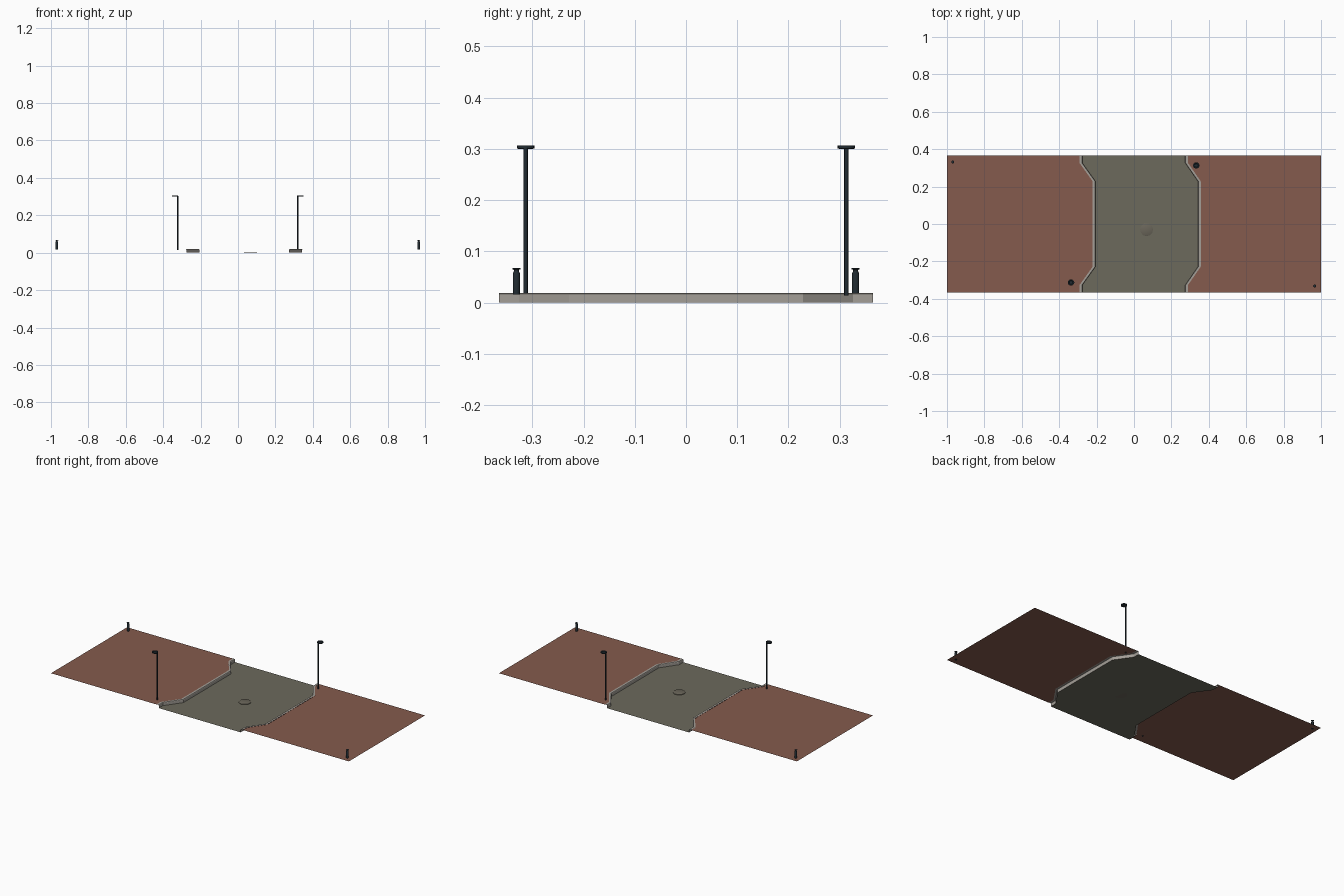
import bpy, bmesh, math

if "Cube" in bpy.data.objects:
    bpy.data.objects.remove(bpy.data.objects["Cube"])

def mat(name, c):
    m = bpy.data.materials.new(name)
    m.diffuse_color = (*c, 1)
    m.use_nodes = True
    m.node_tree.nodes["Principled BSDF"].inputs["Base Color"].default_value = m.diffuse_color
    return m

BRICK = mat("brick_paving", (0.235, 0.104, 0.074))
ROAD = mat("asphalt", (0.150, 0.143, 0.108))
KERB = mat("kerb_stone", (0.37, 0.345, 0.31))
IRON = mat("dark_iron", (0.015, 0.024, 0.031))
COVER = mat("cover_metal", (0.145, 0.132, 0.102))

def finish(name, bm, m, smooth=False):
    me = bpy.data.meshes.new(name)
    bm.to_mesh(me)
    bm.free()
    me.materials.append(m)
    o = bpy.data.objects.new(name, me)
    bpy.context.collection.objects.link(o)
    if smooth:
        bpy.ops.object.select_all(action='DESELECT')
        o.select_set(True)
        bpy.context.view_layer.objects.active = o
        bpy.ops.object.shade_smooth_by_angle(angle=math.radians(35))
    return o

# strip of quads between matching lines of points, facing up
def loft(name, lines, m):
    bm = bmesh.new()
    rows = [[bm.verts.new(p) for p in ln] for ln in lines]
    for a, b in zip(rows, rows[1:]):
        for i in range(len(a) - 1):
            bm.faces.new((a[i], b[i], b[i + 1], a[i + 1]))
    bm.normal_update()
    if sum(f.normal.z * f.calc_area() for f in bm.faces) < 0:
        bmesh.ops.reverse_faces(bm, faces=bm.faces[:])
    return finish(name, bm, m)

# turned shape from (radius, z) profile
def turned(name, x, y, profile, m, n=16):
    bm = bmesh.new()
    rings = [[bm.verts.new((x + r * math.cos(2 * math.pi * i / n),
                            y + r * math.sin(2 * math.pi * i / n), z))
              for i in range(n)] for r, z in profile]
    for a, b in zip(rings, rings[1:]):
        for i in range(n):
            j = (i + 1) % n
            bm.faces.new((a[i], a[j], b[j], b[i]))
    bm.faces.new(rings[0][::-1])
    bm.faces.new(rings[-1])
    return finish(name, bm, m, True)

Y = [-0.365, -0.326, -0.228, 0.228, 0.326, 0.365]
LEFT = [-0.276, -0.276, -0.206, -0.206, -0.276, -0.276]
RIGHT = [0.274, 0.274, 0.342, 0.342, 0.274, 0.274]
TOP = 0.019

def line(xs, dx, z):
    return [(x + dx, y, z) for x, y in zip(xs, Y)]

# road between the kerbs
loft("road", [line(LEFT, 0, 0), line(RIGHT, 0, 0)], ROAD)

# kerbs with chamfered edge, and pavements out to the ends
for side, xs, s in (("left", LEFT, -1), ("right", RIGHT, 1)):
    prof = [(0, 0), (0, 0.016), (0.002, TOP), (0.015, TOP)]
    loft(side + "_kerb", [line(xs, s * d, z) for d, z in prof], KERB)
    loft(side + "_pavement", [line(xs, s * 0.015, TOP - 0.001),
                              line([s] * 6, 0, TOP - 0.001)], BRICK)

# manhole cover
turned("manhole_cover", 0.067, -0.03, [(0.034, 0), (0.034, 0.003), (0.032, 0.004)], COVER, 24)

# street lamps: slim post with an offset round lamp head
for name, x, y, s in (("left", -0.323, -0.313, -1), ("right", 0.319, 0.313, 1)):
    turned(name + "_lamp_post", x, y, [(0.0042, 0.014), (0.0042, 0.302)], IRON, 12)
    turned(name + "_lamp_head", x + s * 0.014, y,
           [(0.013, 0.3), (0.017, 0.301), (0.017, 0.307), (0.011, 0.307), (0.009, 0.304)], IRON, 20)

# corner bollards with neck and cap
for name, x, y in (("left", -0.969, 0.331), ("right", 0.966, -0.331)):
    turned(name + "_bollard", x, y,
           [(0.007, 0.016), (0.007, 0.057), (0.005, 0.061), (0.0045, 0.064),
            (0.008, 0.065), (0.008, 0.067), (0.006, 0.068)], IRON)
